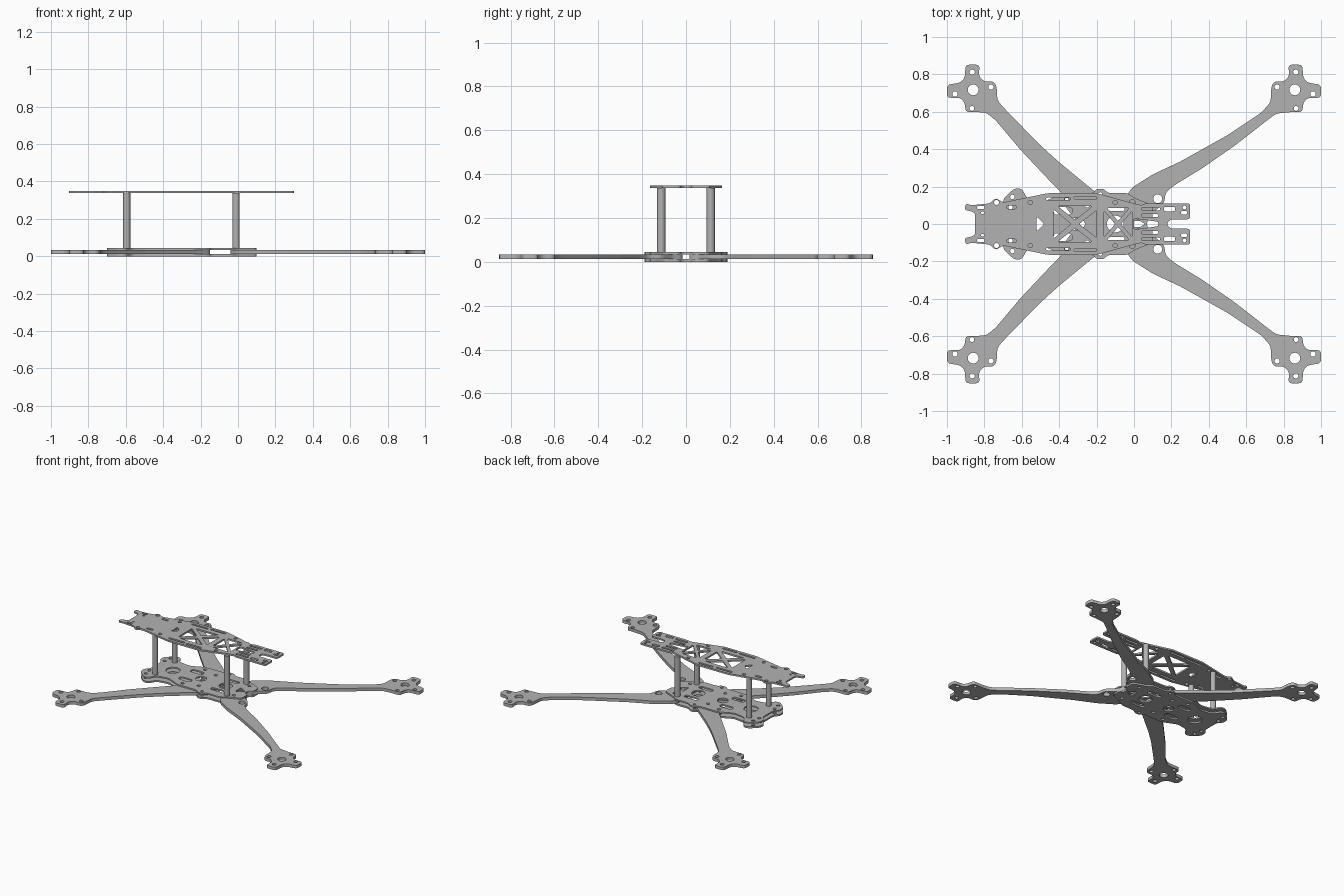
import bpy, bmesh, math
from mathutils import Vector

cube = bpy.data.objects.get("Cube")
if cube:
    bpy.data.objects.remove(cube)

grey = bpy.data.materials.new("matte grey")
grey.use_nodes = True
grey.diffuse_color = (0.45, 0.45, 0.45, 1)
bsdf = next(n for n in grey.node_tree.nodes if n.type == "BSDF_PRINCIPLED")
bsdf.inputs["Base Color"].default_value = (0.45, 0.45, 0.45, 1)


def rounded(points, r):
    """Replace each corner with a short curve."""
    out = []
    for i, p in enumerate(points):
        p, a, b = (Vector(q) for q in (p, points[i - 1], points[(i + 1) % len(points)]))
        da, db = a - p, b - p
        s = p + da.normalized() * min(r, da.length * 0.45)
        e = p + db.normalized() * min(r, db.length * 0.45)
        for t in (0, 0.33, 0.67, 1):
            out.append(s * (1 - t) ** 2 + p * 2 * t * (1 - t) + e * t * t)
    return out


def mirrored(half):
    """Close a half outline across the centre line."""
    return half + [(x, -y) for x, y in reversed(half)]


def disc(x, y, r, n=20):
    return [(x + r * math.cos(math.tau * i / n), y + r * math.sin(math.tau * i / n)) for i in range(n)]


def slot(x0, x1, y, w):
    return rounded([(x0, y - w), (x1, y - w), (x1, y + w), (x0, y + w)], w)


def both(loops):
    """Repeat the loops on the other side of the centre line."""
    return loops + [[(x, -y) for x, y in lp] for lp in loops]


def truss(x0, x1, y0, y1, bar):
    """Four triangular windows left between crossed braces."""
    xm = (x0 + x1) / 2
    top = [(x0 + bar, y1), (x1 - bar, y1), (xm, bar)]
    side = [(x0, y0 - bar), (x0, bar - y0), (xm - bar, 0)]
    far = [(x1, y1 - bar), (x1, bar - y1), (xm + bar, 0)]
    return [rounded(t, 0.008) for t in both([top]) + [side, far]]


def plate(name, loops, z0, z1):
    """Flat sheet cut from an outline and hole loops."""
    cu = bpy.data.curves.new(name, "CURVE")
    cu.dimensions = "2D"
    cu.fill_mode = "BOTH"
    cu.extrude = (z1 - z0) / 2
    for lp in loops:
        sp = cu.splines.new("POLY")
        sp.points.add(len(lp) - 1)
        for pt, (x, y) in zip(sp.points, lp):
            pt.co = (x, y, 0, 1)
        sp.use_cyclic_u = True
    tmp = bpy.data.objects.new(name + " outline", cu)
    bpy.context.collection.objects.link(tmp)
    mesh = bpy.data.meshes.new_from_object(tmp.evaluated_get(bpy.context.evaluated_depsgraph_get()))
    bpy.data.objects.remove(tmp)
    bm = bmesh.new()
    bm.from_mesh(mesh)
    bmesh.ops.remove_doubles(bm, verts=bm.verts, dist=0.0001)
    bmesh.ops.recalc_face_normals(bm, faces=bm.faces)
    bm.to_mesh(mesh)
    bm.free()
    mesh.materials.clear()
    mesh.materials.append(grey)
    ob = bpy.data.objects.new(name, mesh)
    ob.location.z = (z0 + z1) / 2
    bpy.context.collection.objects.link(ob)


# top plate: forked ends, crossed braces and strap slots
top_half = [(-0.85, 0.06), (-0.88, 0.07), (-0.905, 0.075), (-0.9, 0.11), (-0.87, 0.1), (-0.77, 0.11),
            (-0.74, 0.14), (-0.7, 0.115), (-0.46, 0.165), (-0.2, 0.165), (-0.02, 0.115), (0.04, 0.1),
            (0.06, 0.11), (0.3, 0.11), (0.3, 0.025), (0.2, 0.025), (0.18, 0.012)]
top_holes = both([
    slot(-0.47, -0.34, 0.135, 0.008), slot(-0.32, -0.2, 0.14, 0.008),
    slot(0.04, 0.14, 0.08, 0.008), slot(0.16, 0.22, 0.08, 0.012),
    slot(-0.84, -0.8, 0.088, 0.009), slot(-0.68, -0.63, 0.09, 0.009),
    slot(0.25, 0.285, 0.06, 0.009), slot(0.04, 0.13, 0.045, 0.008),
    disc(-0.735, 0.115, 0.013), disc(-0.555, 0.115, 0.012), disc(-0.1, 0.115, 0.012),
    disc(0.27, 0.088, 0.01), disc(-0.81, 0.06, 0.008)])
top_holes += truss(-0.43, -0.2, 0.1, 0.095, 0.022) + truss(-0.16, -0.01, 0.085, 0.085, 0.016)
top_holes += [rounded([(0.0, 0.03), (0.0, -0.03), (0.13, -0.012), (0.13, 0.012)], 0.01),
              rounded([(-0.52, 0.04), (-0.52, -0.04), (-0.48, 0)], 0.01)]
plate("top_plate", [rounded(mirrored(top_half), 0.015)] + top_holes, 0.337, 0.349)

# lower and middle plates clamping the arms
base_half = [(-0.67, 0.06), (-0.7, 0.09), (-0.7, 0.135), (-0.64, 0.19), (-0.6, 0.19), (-0.57, 0.135),
             (-0.48, 0.12), (-0.38, 0.165), (-0.22, 0.165), (-0.2, 0.188), (-0.16, 0.188), (-0.14, 0.165),
             (-0.03, 0.165), (0.0, 0.14), (0.1, 0.1), (0.1, 0.03), (0.07, 0.02)]
base_holes = both([
    disc(-0.65, 0.145, 0.012), disc(-0.18, 0.16, 0.01), disc(-0.36, 0.13, 0.012),
    disc(0.03, 0.09, 0.012), disc(-0.25, 0.1, 0.012), disc(-0.66, 0.09, 0.012),
    slot(-0.43, -0.33, 0.07, 0.02), slot(-0.16, -0.05, 0.085, 0.016)])
base_holes += [disc(-0.53, 0, 0.05, 8), disc(-0.1, 0, 0.045), disc(-0.3, 0, 0.04, 6),
               rounded([(0.0, 0.035), (0.0, -0.035), (0.06, 0)], 0.01)]
for name, z0, z1 in (("bottom_plate", 0, 0.012), ("middle_plate", 0.034, 0.044)):
    plate(name, [rounded(mirrored(base_half), 0.02)] + base_holes, z0, z1)

# arms: motor pad, tapered beam and root between the plates
pad = [(0.735, 0.74), (0.755, 0.765), (0.8, 0.76), (0.83, 0.79), (0.825, 0.852), (0.9, 0.852),
       (0.905, 0.78), (0.93, 0.755), (1.0, 0.745), (1.0, 0.675), (0.93, 0.675), (0.905, 0.65),
       (0.9, 0.598), (0.83, 0.598)]
pad_holes = [disc(0.86, 0.717, 0.029, 24), disc(0.865, 0.812, 0.014), disc(0.957, 0.695, 0.014),
             disc(0.867, 0.618, 0.013), disc(0.765, 0.732, 0.014)]
back_beam = [(0.76, 0.59), (0.7, 0.545), (0.54, 0.42), (0.36, 0.295), (0.22, 0.21), (0.17, 0.17), (0.16, 0.11),
             (0.1, 0.06), (0.08, 0.015), (-0.04, 0.015), (-0.04, 0.15), (-0.01, 0.195), (0.1, 0.265),
             (0.25, 0.335), (0.5, 0.475), (0.68, 0.595), (0.73, 0.65)]
front_beam = [(0.79, 0.595), (0.74, 0.555), (0.61, 0.4), (0.45, 0.23), (0.39, 0.17), (0.36, 0.08),
              (0.3, 0.015), (0.15, 0.015), (0.15, 0.13), (0.23, 0.19), (0.4, 0.33), (0.5, 0.42),
              (0.69, 0.615), (0.73, 0.66)]
for sx, beam, end, root in ((1, back_beam, "back", [disc(0.127, 0.135, 0.024), disc(0.03, 0.09, 0.012)]),
                            (-1, front_beam, "front", [disc(0.25, 0.1, 0.012), disc(0.36, 0.13, 0.01)])):
    for sy, side in ((1, "left"), (-1, "right")):
        loops = [rounded(pad + beam, 0.02)] + pad_holes + root
        plate(f"{end}_{side}_arm", [[(sx * x, sy * y) for x, y in lp] for lp in loops], 0.012, 0.034)

# standoffs between middle and top plates
for x, end in ((-0.595, "front"), (-0.01, "back")):
    for sy, side in ((1, "left"), (-1, "right")):
        bpy.ops.mesh.primitive_cylinder_add(vertices=24, radius=0.019, depth=0.293,
                                            location=(x, sy * 0.113, 0.1905))
        post = bpy.context.object
        post.name = f"{end}_{side}_standoff"
        post.data.materials.append(grey)
        bpy.ops.object.shade_smooth_by_angle()
